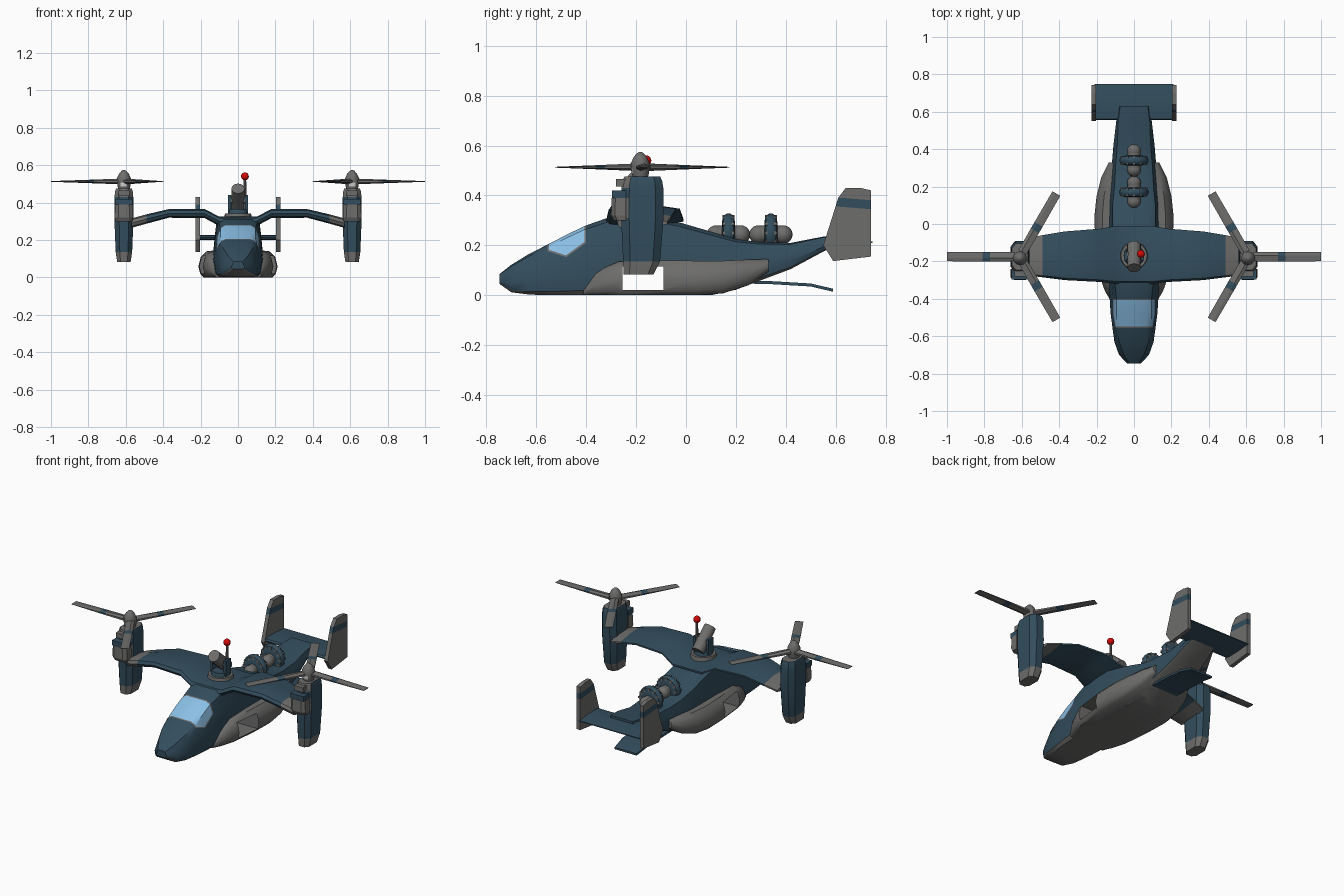
import bpy, bmesh, math
from mathutils import Vector, Matrix

if "Cube" in bpy.data.objects:
    bpy.data.objects.remove(bpy.data.objects["Cube"])

def material(name, rgb):
    m = bpy.data.materials.new(name)
    m.diffuse_color = (*rgb, 1)
    m.use_nodes = True
    m.node_tree.nodes["Principled BSDF"].inputs["Base Color"].default_value = m.diffuse_color
    return m

MATS = [material("hull_blue", (.033, .075, .11)), material("panel_grey", (.155, .153, .15)),
        material("window_light_blue", (.26, .53, .8)), material("signal_red", (.65, .003, .003)),
        material("hub_white", (.7, .7, .7))]
BLUE, GREY, GLASS, RED, WHITE = range(5)

def finish(name, bm, rule=None, angle=35):
    bmesh.ops.recalc_face_normals(bm, faces=bm.faces[:])
    bm.normal_update()
    if rule is not None:
        for f in bm.faces:
            f.material_index = rule(f.calc_center_median(), f.normal) if callable(rule) else rule
    me = bpy.data.meshes.new(name)
    bm.to_mesh(me)
    bm.free()
    ob = bpy.data.objects.new(name, me)
    bpy.context.collection.objects.link(ob)
    for m in MATS:
        me.materials.append(m)
    bpy.ops.object.select_all(action='DESELECT')
    ob.select_set(True)
    bpy.context.view_layer.objects.active = ob
    if angle:
        bpy.ops.object.shade_smooth_by_angle(angle=math.radians(angle))
    return ob

def loft_mesh(rings):
    """Skin a list of closed rings and cap both ends."""
    bm = bmesh.new()
    vs = [[bm.verts.new(p) for p in r] for r in rings]
    n = len(vs[0])
    for a, b in zip(vs, vs[1:]):
        for j in range(n):
            bm.faces.new((a[j], a[(j+1) % n], b[(j+1) % n], b[j]))
    bm.faces.new(vs[0])
    bm.faces.new(vs[-1])
    return bm

def loft(name, rings, rule, angle=35):
    return finish(name, loft_mesh(rings), rule, angle)

def rod(name, a, b, r1, r2, mat, sides=16):
    a, b = Vector(a), Vector(b)
    d = b - a
    bm = bmesh.new()
    mtx = Matrix.Translation((a+b)/2) @ d.to_track_quat('Z', 'Y').to_matrix().to_4x4()
    bmesh.ops.create_cone(bm, cap_ends=True, segments=sides, radius1=r1, radius2=r2, depth=d.length, matrix=mtx)
    return finish(name, bm, mat)

def ball(name, c, r, mat):
    bm = bmesh.new()
    bmesh.ops.create_uvsphere(bm, u_segments=16, v_segments=10, radius=r, matrix=Matrix.Translation(c))
    return finish(name, bm, mat, 60)

def box(name, lo, hi, mat, rot=None):
    lo, hi = Vector(lo), Vector(hi)
    bm = bmesh.new()
    bmesh.ops.create_cube(bm, size=1, matrix=Matrix.Translation((lo+hi)/2) @ Matrix.Diagonal((*(hi-lo), 1)))
    if rot:
        bmesh.ops.transform(bm, matrix=rot, verts=bm.verts[:])
    return finish(name, bm, mat, 0)

# fuselage: y, bottom, top, half width, top half width, side crease height
ST = [(-.747, .045, .085, .035, .02, .65), (-.70, .012, .122, .08, .05, .65), (-.63, .003, .165, .105, .075, .7),
      (-.555, 0, .203, .115, .085, .87), (-.48, 0, .242, .125, .09, .63), (-.40, 0, .28, .13, .09, .75),
      (-.30, 0, .315, .135, .1, .7), (-.17, 0, .325, .135, .11, .65), (-.02, 0, .29, .135, .11, .65),
      (.10, 0, .255, .135, .11, .65), (.20, .022, .225, .13, .1, .65), (.30, .06, .213, .12, .095, .65),
      (.42, .105, .21, .11, .085, .65), (.55, .175, .235, .095, .08, .65), (.63, .212, .24, .08, .07, .65)]

def hull_ring(y, zb, zt, w, wt, f):
    h = zt - zb
    half = [(.78*w, zb), (.93*w, zb+.07*h), (w, zb+.32*h), (w+(wt-w)*f*.6, zb+f*h),
            (wt+.004, zb+.945*h), (wt*.75, zt)]
    return [(x, y, z) for x, z in half] + [(-x, y, z) for x, z in reversed(half)]

def hull_rule(c, n):
    return GREY if n.z < -.6 or (c.z < .02 and n.z < 0) else BLUE

bm = loft_mesh([hull_ring(*s) for s in ST])
bmesh.ops.recalc_face_normals(bm, faces=bm.faces[:])
for f in bm.faces:
    f.material_index = hull_rule(f.calc_center_median(), f.normal)
# wraparound windscreen with grey frame
glass = []
for f in bm.faces:
    ys = [v.co.y for v in f.verts]
    h = [min(1, v.co.z / (.203 + (v.co.y+.555)*.5)) for v in f.verts]
    if min(ys) > -.56 and max(ys) < -.39 and min(h) > .6:
        glass.append(f)
frame = bmesh.ops.inset_region(bm, faces=glass, thickness=.007, use_even_offset=True)['faces']
for f in glass:
    f.material_index = GLASS
for f in frame:
    f.material_index = GREY
fuselage = finish("fuselage", bm)

# side sponsons: y, bottom, top, outer x
SP = [(-.41, 0, .03, .125), (-.36, 0, .095, .155), (-.27, 0, .135, .187), (-.1, 0, .14, .207), (.04, 0, .138, .212),
      (.15, .008, .138, .2), (.25, .04, .143, .175), (.33, .095, .145, .135)]
cut_targets = [fuselage]
for s, side in ((1, "right"), (-1, "left")):
    rings = [[(s*x, y, z) for x, z in ((.06, zb), (.86*xo, zb), (.95*xo, zb+.13*(zt-zb)), (xo, zb+.42*(zt-zb)),
              (.94*xo, zb+.78*(zt-zb)), (.8*xo, zt), (.06, zt))] for y, zb, zt, xo in SP]
    cut_targets.append(loft(side + "_sponson", rings, GREY, 45))
# open doorway through the cabin
cutter = box("door_cutter", (-.4, -.255, .022), (.4, -.09, .115), GREY)
cutter.hide_render = True
for ob in cut_targets:
    m = ob.modifiers.new("doorway", 'BOOLEAN')
    m.object, m.operation, m.solver = cutter, 'DIFFERENCE', 'EXACT'
    bpy.context.view_layer.objects.active = ob
    bpy.ops.object.modifier_apply(modifier=m.name)
bpy.data.objects.remove(cutter)

# gull wing: x, front y, rear y, mid z, thickness
WG = [(0, -.32, -.01, .30, .05), (.10, -.32, -.01, .30, .05), (.18, -.31, -.025, .342, .048),
      (.37, -.30, -.04, .342, .046), (.49, -.285, -.06, .312, .05), (.57, -.275, -.075, .29, .05)]
AIRFOIL = ((0, 0), (.04, .35), (.2, .5), (.6, .45), (1, .1), (1, -.1), (.6, -.4), (.2, -.5), (.04, -.35))

for s, side in ((1, "right"), (-1, "left")):
    loft(side + "_wing", [[(s*x, a+(b-a)*u, z+t*v) for u, v in AIRFOIL] for x, a, b, z, t in WG],
         lambda c, n: GREY if abs(c.x) > .49 else BLUE)
    # engine nacelle, a chamfered box in section
    NX, NY = s*.61, -.175
    OCT = ((1, .62), (.5, 1), (-.5, 1), (-1, .62), (-1, -.62), (-.5, -1), (.5, -1), (1, -.62))
    NC = [(.083, .036, .06, -.19), (.135, .044, .074, -.178), (.31, .051, .085, NY), (.39, .05, .085, NY),
          (.43, .05, .084, NY), (.456, .048, .08, NY), (.475, .042, .072, NY)]
    loft(side + "_nacelle", [[(NX+rx*u, cy+ry*v, z) for u, v in OCT] for z, rx, ry, cy in NC],
         lambda c, n: GREY if c.z < .13 or n.z > .9 or (n.y < -.3 and c.z > .31 and not .39 < c.z < .43) else BLUE, 25)
    # front intake
    loft(side + "_intake", [[(NX-w, -.24, z), (NX-w, y+.015, z), (NX-w*.6, y, z), (NX+w*.6, y, z),
                             (NX+w, y+.015, z), (NX+w, -.24, z)]
                            for z, w, y in ((.30, .046, -.29), (.32, .05, -.3), (.39, .047, -.298))], GREY, 0)
    box(side + "_intake_stripe", (NX-.045, -.296, .39), (NX+.045, -.24, .42), BLUE)
    box(side + "_nacelle_vent", (NX-.03, -.28, .435), (NX+.03, -.23, .465), GREY)
    # rotor hub and spinner
    HUB = ((.47, .03), (.487, .034), (.508, .037), (.53, .037), (.555, .026), (.57, .012), (.575, .003))
    loft(side + "_spinner", [[(NX+r*math.cos(k*math.pi/6), NY-.008+r*math.sin(k*math.pi/6), z) for k in range(12)]
                             for z, r in HUB],
         lambda c, n: WHITE if .487 < c.z < .508 and abs(c.x-NX) < .02 and n.y < 0 else GREY)
    # three blades, thinning towards the tip
    for i in range(3):
        ang = (0 if s > 0 else math.pi) + i*2*math.pi/3
        u, t = Vector((math.cos(ang), math.sin(ang), 0)), Vector((-math.sin(ang), math.cos(ang), 0))
        rings = []
        for r, c, h in ((.025, .024, .015), (.16, .025, .010), (.2, .025, .0085), (.39, .024, .002)):
            o, k = Vector((NX, NY, .513)) + u*r, Vector((0, 0, h))
            rings.append([o+t*c+k*.4, o+t*c*.3+k, o-t*c+k*.4, o-t*c-k*.4, o-t*c*.3-k, o+t*c-k*.4])
        loft(f"{side}_rotor_blade_{i+1}", rings,
             lambda c, n: BLUE if .16 < math.hypot(c.x-NX, c.y-NY) < .2 else GREY, 0)
    # tail fin with stripe
    FIN = ((.55, .2), (.61, .39), (.64, .43), (.70, .43), (.742, .42), (.742, .155), (.59, .137))
    bm = loft_mesh([[(s*x, y, z) for y, z in FIN] for x in (.204, .228)])
    for z in (.352, .388):
        bmesh.ops.bisect_plane(bm, geom=bm.verts[:]+bm.edges[:]+bm.faces[:], plane_co=(0, .65, z), plane_no=(0, .08, 1))
    finish(side + "_tail_fin", bm, lambda c, n: BLUE if abs(c.z + .08*(c.y-.65) - .37) < .017 else GREY, 0)

# horizontal stabiliser
loft("tailplane", [[(x, .555+.193*u, .213+.026*v) for u, v in AIRFOIL] for x in (-.21, .21)], BLUE)

# rear loading ramp
loft("loading_ramp", [[(-w, y, z), (w, y, z), (w, y, z+.012), (-w, y, z+.012)]
                      for y, z, w in ((.24, .047, .09), (.35, .044, .09), (.5, .035, .085), (.59, .014, .075))], BLUE)

# equipment drums on the rear deck
for i, y in enumerate((.17, .34)):
    c = Vector((0, y, .25))
    loft(f"drum_ring_{i+1}", [[(r*math.cos(k*math.pi/10), y+d, .25+r*math.sin(k*math.pi/10)) for k in range(20)]
                              for d, r in ((-.026, .045), (-.02, .068), (-.007, .077), (.007, .077), (.02, .068), (.026, .045))],
         BLUE)
    for k in range(12):
        rot = Matrix.Translation(c) @ Matrix.Rotation(k*math.pi/6, 4, 'Y')
        box(f"drum_ring_{i+1}_tooth_{k+1}", (-.006, -.024, .046), (.006, .024, .072), GREY, rot)
    rod(f"drum_core_{i+1}", (0, y-.055, .245), (0, y+.055, .245), .034, .034, GREY)
    for e in (-.05, .05):
        ball(f"drum_end_{i+1}_{'front' if e < 0 else 'rear'}", (0, y+e, .243), .037, GREY)

# roof turret
rod("turret_base", (0, -.17, .31), (0, -.17, .342), .076, .07, GREY, 20)
rod("turret_ring", (0, -.17, .342), (0, -.17, .365), .055, .05, BLUE, 20)
for s, side in ((1, "right"), (-1, "left")):
    box(side + "_turret_arm", (s*.045-.008, -.195, .35), (s*.045+.008, -.145, .44), BLUE)
rod("turret_barrel", (0, -.115, .37), (0, -.235, .475), .037, .035, GREY)
rod("turret_pivot", (-.045, -.17, .415), (.045, -.17, .415), .022, .022, GREY)
rod("beacon_post", (.037, -.16, .36), (.037, -.16, .53), .008, .007, GREY, 8)
ball("beacon_light", (.037, -.16, .54), .021, RED)
